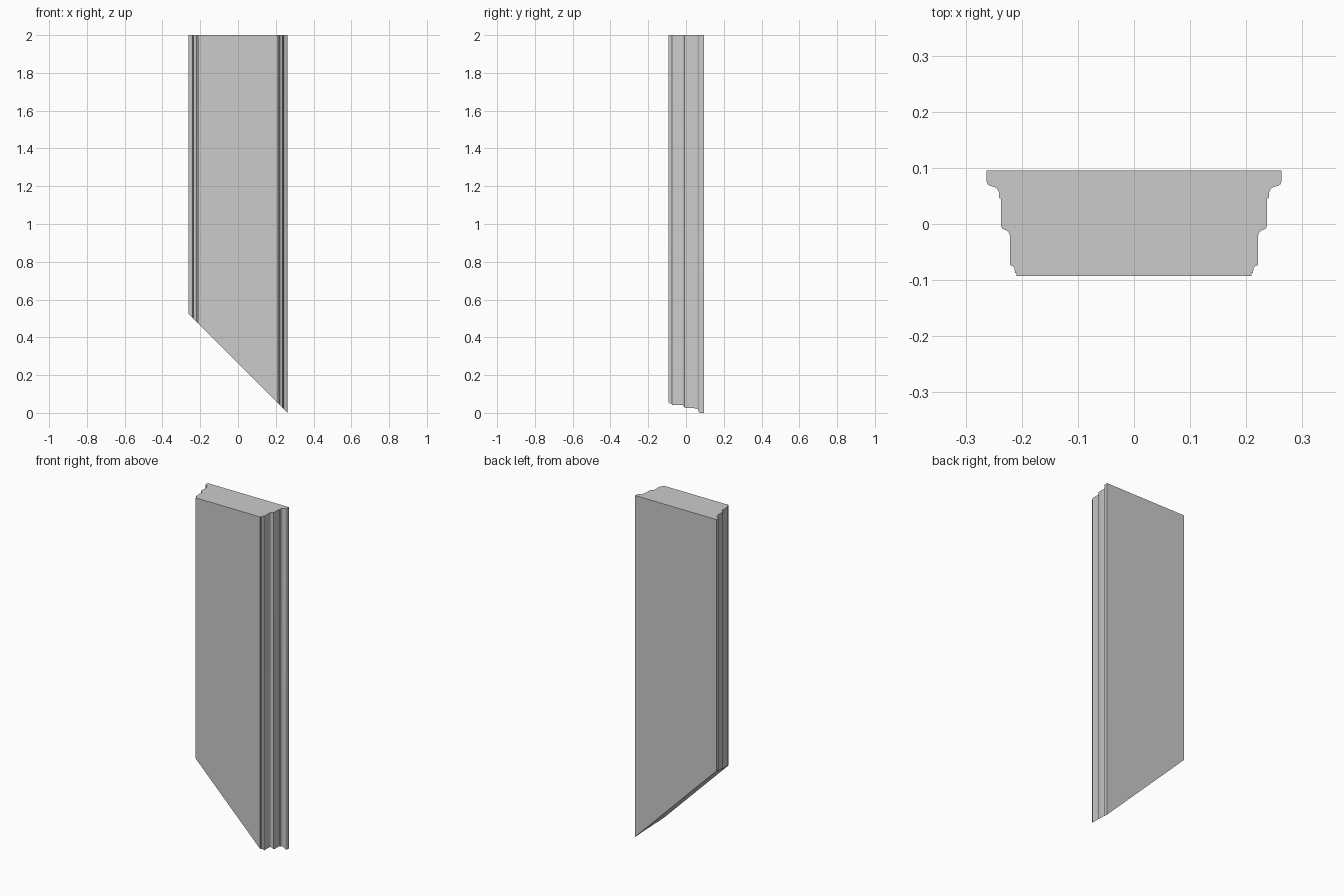
import bpy
import bmesh

cube = bpy.data.objects.get("Cube")
if cube:
    bpy.data.objects.remove(cube, do_unlink=True)

HEIGHT = 2.0
HALF_WIDTH = 0.263

# Plain grey finish
grey = bpy.data.materials.new("plain_grey")
grey.use_nodes = True
colour = (0.6, 0.6, 0.6, 1)
grey.diffuse_color = colour
grey.node_tree.nodes["Principled BSDF"].inputs["Base Color"].default_value = colour

# Moulded edge, from back to front: lip, cove, band, step, band, bead
edge = [
    (HALF_WIDTH, 0.095), (HALF_WIDTH, 0.076), (0.261, 0.071), (0.257, 0.068),
    (0.249, 0.066), (0.244, 0.063), (0.241, 0.057), (0.240, 0.046),
    (0.237, 0.045), (0.237, -0.004), (0.235, -0.008), (0.231, -0.010),
    (0.226, -0.012), (0.223, -0.015), (0.221, -0.021), (0.221, -0.073),
    (0.216, -0.075), (0.213, -0.079), (0.212, -0.087), (0.209, -0.087),
    (0.209, -0.093),
]
profile = edge + [(-x, y) for x, y in reversed(edge)]

# Board extruded upward from a 45 degree mitred foot
bm = bmesh.new()
foot = [bm.verts.new((x, y, HALF_WIDTH - x)) for x, y in profile]
head = [bm.verts.new((x, y, HEIGHT)) for x, y in profile]
bm.faces.new(foot)
bm.faces.new(head)
for i in range(len(profile)):
    j = (i + 1) % len(profile)
    bm.faces.new((foot[i], foot[j], head[j], head[i]))
bmesh.ops.recalc_face_normals(bm, faces=bm.faces)

mesh = bpy.data.meshes.new("mitred_moulding")
bm.to_mesh(mesh)
bm.free()
mesh.materials.append(grey)
board = bpy.data.objects.new("mitred_moulding", mesh)
bpy.context.collection.objects.link(board)

# Soft curves with crisp arrises
bpy.ops.object.select_all(action="DESELECT")
board.select_set(True)
bpy.context.view_layer.objects.active = board
bpy.ops.object.shade_smooth_by_angle(angle=0.6)
